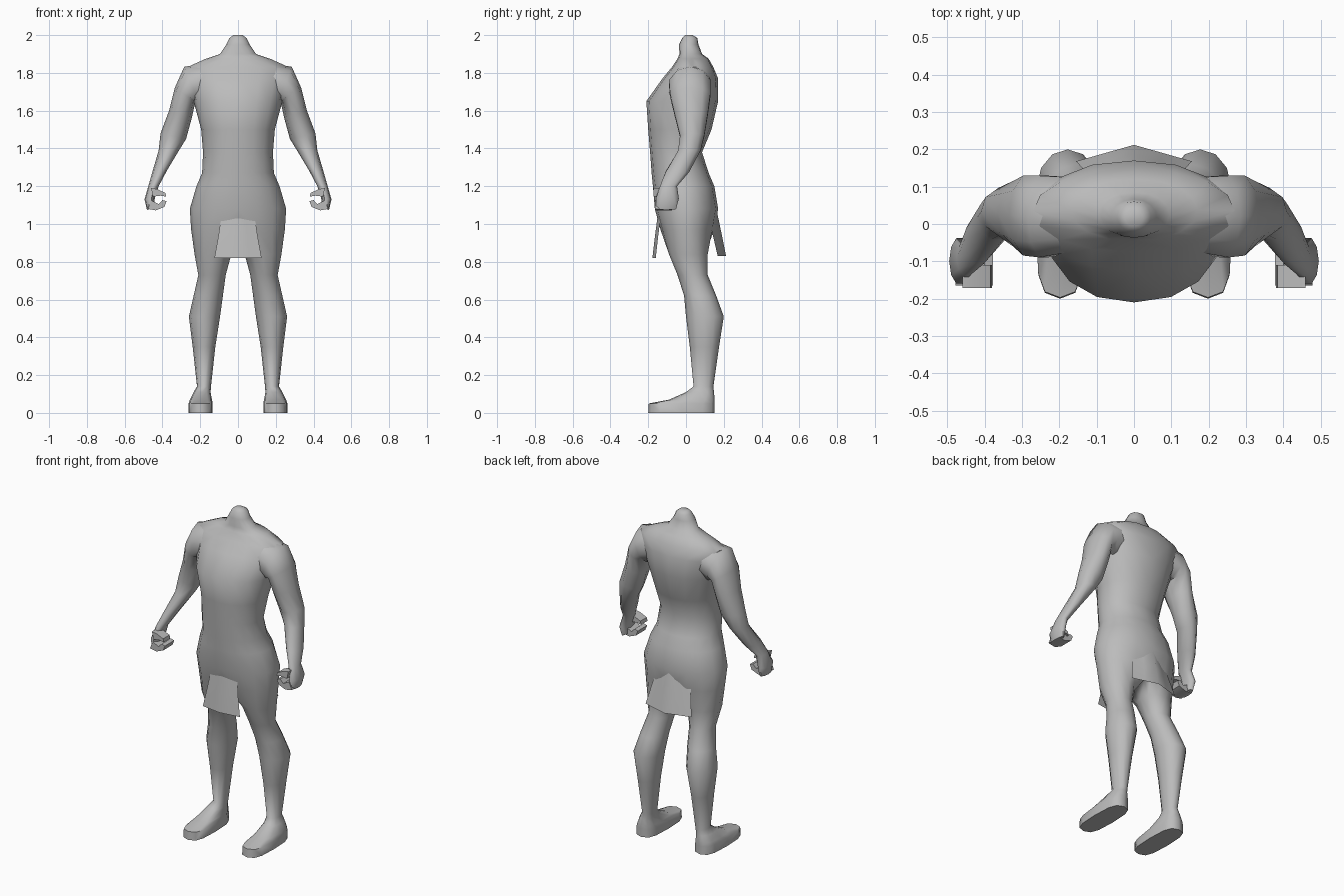
import bpy, bmesh, math
from mathutils import Vector

if "Cube" in bpy.data.objects:
    bpy.data.objects.remove(bpy.data.objects["Cube"])

grey = bpy.data.materials.new("stone grey")
grey.diffuse_color = (0.5, 0.5, 0.5, 1)
grey.use_nodes = True
grey.node_tree.nodes["Principled BSDF"].inputs["Base Color"].default_value = grey.diffuse_color


def sgn_pow(v, p):
    return math.copysign(abs(v) ** p, v)


def finish(name, bm, mirror=True, angle=60):
    bmesh.ops.recalc_face_normals(bm, faces=bm.faces)
    me = bpy.data.meshes.new(name)
    bm.to_mesh(me)
    bm.free()
    me.materials.append(grey)
    ob = bpy.data.objects.new(name, me)
    bpy.context.collection.objects.link(ob)
    if mirror:
        m = ob.modifiers.new("mirror", 'MIRROR')
        m.use_clip = True
        m.merge_threshold = 0.0005
    bpy.ops.object.select_all(action='DESELECT')
    ob.select_set(True)
    bpy.context.view_layer.objects.active = ob
    bpy.ops.object.shade_smooth_by_angle(angle=math.radians(angle))
    return ob


def bridge(bm, a, b, closed=True):
    n = len(a)
    for i in range(n if closed else n - 1):
        j = (i + 1) % n
        bm.faces.new((a[i], a[j], b[j], b[i]))


# Body: half torso rings that split into a closed leg ring at the crotch
# z, half width, front y, back y
torso = [(2.0, .025, -.005, .035), (1.985, .045, -.02, .06), (1.95, .062, -.037, .066),
         (1.90, .095, -.035, .085), (1.875, .17, -.045, .12), (1.83, .27, -.075, .145),
         (1.77, .265, -.125, .17), (1.65, .235, -.21, .17), (1.5, .195, -.2, .135),
         (1.38, .185, -.19, .085), (1.27, .19, -.182, .12), (1.2, .22, -.175, .15),
         (1.08, .255, -.165, .17), (.97, .248, -.135, .15)]
# z, inner x, outer x, front y, back y, roundness power
legs = [(.84, .035, .23, -.09, .115, 1), (.73, .065, .21, -.045, .115, 1),
        (.62, .08, .235, -.01, .16, 1), (.51, .095, .26, 0, .2, 1),
        (.35, .12, .24, .02, .175, 1), (.14, .143, .217, .04, .145, 1),
        (.11, .145, .235, .0, .148, .9), (.07, .138, .255, -.09, .152, .75),
        (.05, .134, .262, -.197, .152, .65), (0, .134, .262, -.2, .152, .65)]
bm = bmesh.new()
prev = None
for z, w, yf, yb in torso:
    ring = []
    for k in range(9):
        t = -math.pi / 2 + math.pi * k / 8
        x = 0 if k in (0, 8) else w * math.cos(t) ** .9
        ring.append(bm.verts.new((x, (yf + yb) / 2 + (yb - yf) / 2 * math.sin(t), z)))
    if prev:
        bridge(bm, prev, ring, False)
    else:
        bm.faces.new(ring)
    prev = ring
# crotch points on the centre line
prev = prev + [bm.verts.new((0, y, z)) for y, z in ((.09, .91), (.01, .88), (-.07, .91))]
for z, xi, xo, yf, yb, p in legs:
    ring = []
    for k in range(12):
        t = math.radians(-120 + 30 * k)
        ring.append(bm.verts.new(((xi + xo) / 2 + (xo - xi) / 2 * sgn_pow(math.cos(t), p),
                                  (yf + yb) / 2 + (yb - yf) / 2 * sgn_pow(math.sin(t), p), z)))
    bridge(bm, prev, ring)
    prev = ring
bm.faces.new(prev)
finish("body", bm)

# Arms: slanted rings given by outer x z, inner x z, front y, back y
arm = [(.18, 1.85, .15, 1.66, -.08, .13), (.285, 1.832, .20, 1.63, -.095, .135),
       (.335, 1.72, .225, 1.65, -.09, .135), (.365, 1.60, .245, 1.56, -.065, .12),
       (.41, 1.48, .275, 1.45, -.035, .10), (.42, 1.39, .315, 1.385, -.045, .08),
       (.455, 1.27, .375, 1.285, -.11, .02), (.475, 1.20, .42, 1.20, -.14, -.045),
       (.495, 1.13, .44, 1.14, -.163, -.035), (.482, 1.075, .445, 1.085, -.16, -.05)]
bm = bmesh.new()
prev = None
for xo, zo, xi, zi, yf, yb in arm:
    ring = []
    for k in range(10):
        t = 2 * math.pi * k / 10
        c = (1 + math.cos(t)) / 2
        ring.append(bm.verts.new((xi + (xo - xi) * c,
                                  (yf + yb) / 2 + (yb - yf) / 2 * math.sin(t),
                                  zi + (zo - zi) * c)))
    if prev:
        bridge(bm, prev, ring)
    else:
        bm.faces.new(ring)
    prev = ring
bm.faces.new(prev)
finish("arms", bm)


# Curled fingers and thumb: x z outlines extruded along y
def slab(name, outline, y0, y1):
    bm = bmesh.new()
    a = [bm.verts.new((x, y0, z)) for x, z in outline]
    b = [bm.verts.new((x, y1, z)) for x, z in outline]
    bridge(bm, a, b)
    bm.faces.new(a)
    bm.faces.new(b)
    finish(name, bm, angle=40)


slab("fingers", [(.46, 1.125), (.478, 1.08), (.435, 1.072), (.39, 1.09),
                 (.378, 1.12), (.40, 1.127), (.42, 1.105)], -.165, -.075)
slab("thumbs", [(.46, 1.19), (.43, 1.185), (.385, 1.165), (.38, 1.145),
                (.41, 1.15), (.45, 1.145)], -.172, -.11)


# Loincloth flaps: rows of half width, z, centre y, side y
def flap(name, rows):
    bm = bmesh.new()
    prev = None
    for w, z, yc, ys in rows:
        row = [bm.verts.new((w * f, yc + (ys - yc) * abs(f), z)) for f in (-1, -.5, 0, .5, 1)]
        if prev:
            bridge(bm, prev, row, False)
        prev = row
    finish(name, bm, mirror=False)


flap("front_flap", [(.09, 1.03, -.152, -.135), (.105, .93, -.165, -.148), (.125, .82, -.178, -.16)])
flap("back_flap", [(.11, 1.06, .165, .11), (.13, .95, .188, .14), (.155, .83, .212, .168)])
